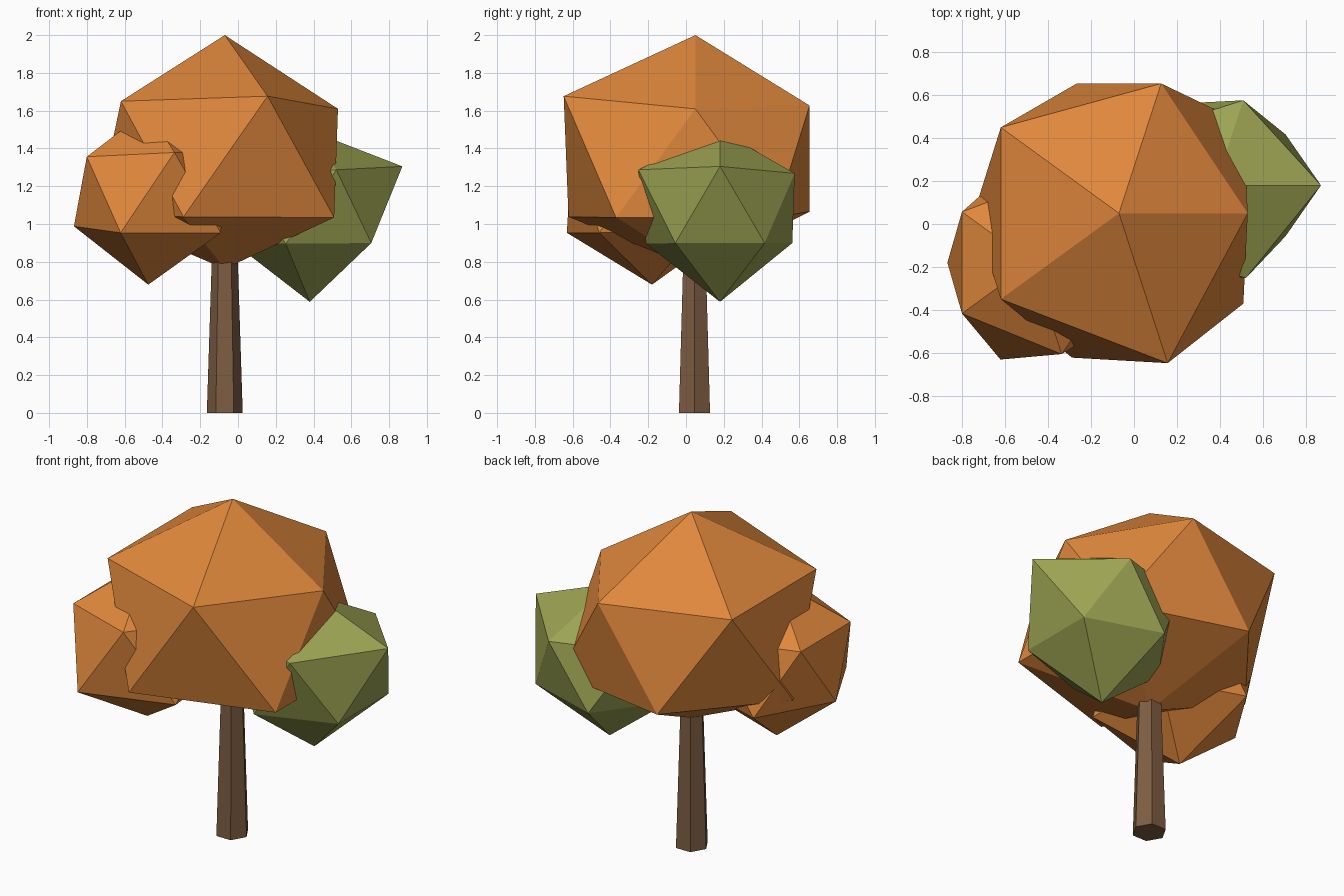
import bpy
import bmesh
import math
from mathutils import Matrix

cube = bpy.data.objects.get("Cube")
if cube:
    bpy.data.objects.remove(cube, do_unlink=True)


def make_material(name, rgb):
    mat = bpy.data.materials.new(name)
    mat.use_nodes = True
    colour = (*rgb, 1.0)
    mat.diffuse_color = colour
    bsdf = mat.node_tree.nodes["Principled BSDF"]
    bsdf.inputs["Base Color"].default_value = colour
    bsdf.inputs["Roughness"].default_value = 0.9
    return mat


def add_object(name, bm, mat):
    bmesh.ops.recalc_face_normals(bm, faces=bm.faces)
    mesh = bpy.data.meshes.new(name)
    bm.to_mesh(mesh)
    bm.free()
    mesh.materials.append(mat)
    obj = bpy.data.objects.new(name, mesh)
    bpy.context.collection.objects.link(obj)
    return obj


def ring_order(vert):
    # bottom to top, then anticlockwise from +x
    x, y, z = vert.co
    angle = 0 if abs(z) > 0.9 else (math.atan2(y, x) + 0.1) % math.tau
    return (round(z, 2), angle)


def add_foliage(name, mat, centre, squash, bottom, lower, upper, top):
    """Irregular icosahedron: one radius per corner, flattened underside."""
    bm = bmesh.new()
    bmesh.ops.create_icosphere(bm, subdivisions=1, radius=1.0)
    radii = [bottom, *lower, *upper, top]
    for vert, radius in zip(sorted(bm.verts, key=ring_order), radii):
        vert.co *= radius
        if vert.co.z < 0:
            vert.co.z *= squash
    bmesh.ops.translate(bm, verts=bm.verts, vec=centre)
    return add_object(name, bm, mat)


orange = make_material("autumn orange", (0.745, 0.246, 0.045))
green = make_material("olive green", (0.332, 0.366, 0.084))
brown = make_material("bark brown", (0.205, 0.109, 0.053))

# Tapered six-sided trunk
bm = bmesh.new()
height = 0.9
bmesh.ops.create_cone(bm, cap_ends=True, segments=6, radius1=0.095,
                      radius2=0.066, depth=height,
                      matrix=Matrix.Rotation(math.pi / 2, 4, "Z"))
# Turn so that two corners lie on the x axis
if max(v.co.x for v in bm.verts) < 0.09:
    bmesh.ops.rotate(bm, verts=bm.verts,
                     matrix=Matrix.Rotation(math.pi / 6, 3, "Z"))
bmesh.ops.translate(bm, verts=bm.verts, vec=(-0.07, 0.045, height / 2))
add_object("trunk", bm, brown)

# Foliage clumps
add_foliage("main_crown", orange, (-0.07, 0.05, 1.31), 0.77,
            0.71, (0.80, 0.71, 0.755, 0.79, 0.80),
            (0.67, 0.71, 0.76, 0.76, 0.82), 0.69)
add_foliage("small_orange_clump", orange, (-0.475, -0.18, 1.155), 0.85,
            0.56, (0.48, 0.48, 0.44, 0.53, 0.53),
            (0.48, 0.48, 0.45, 0.45, 0.50), 0.45)
add_foliage("green_clump", green, (0.38, 0.18, 1.06), 0.8,
            0.59, (0.45, 0.45, 0.45, 0.46, 0.45),
            (0.548, 0.465, 0.47, 0.50, 0.508), 0.435)
